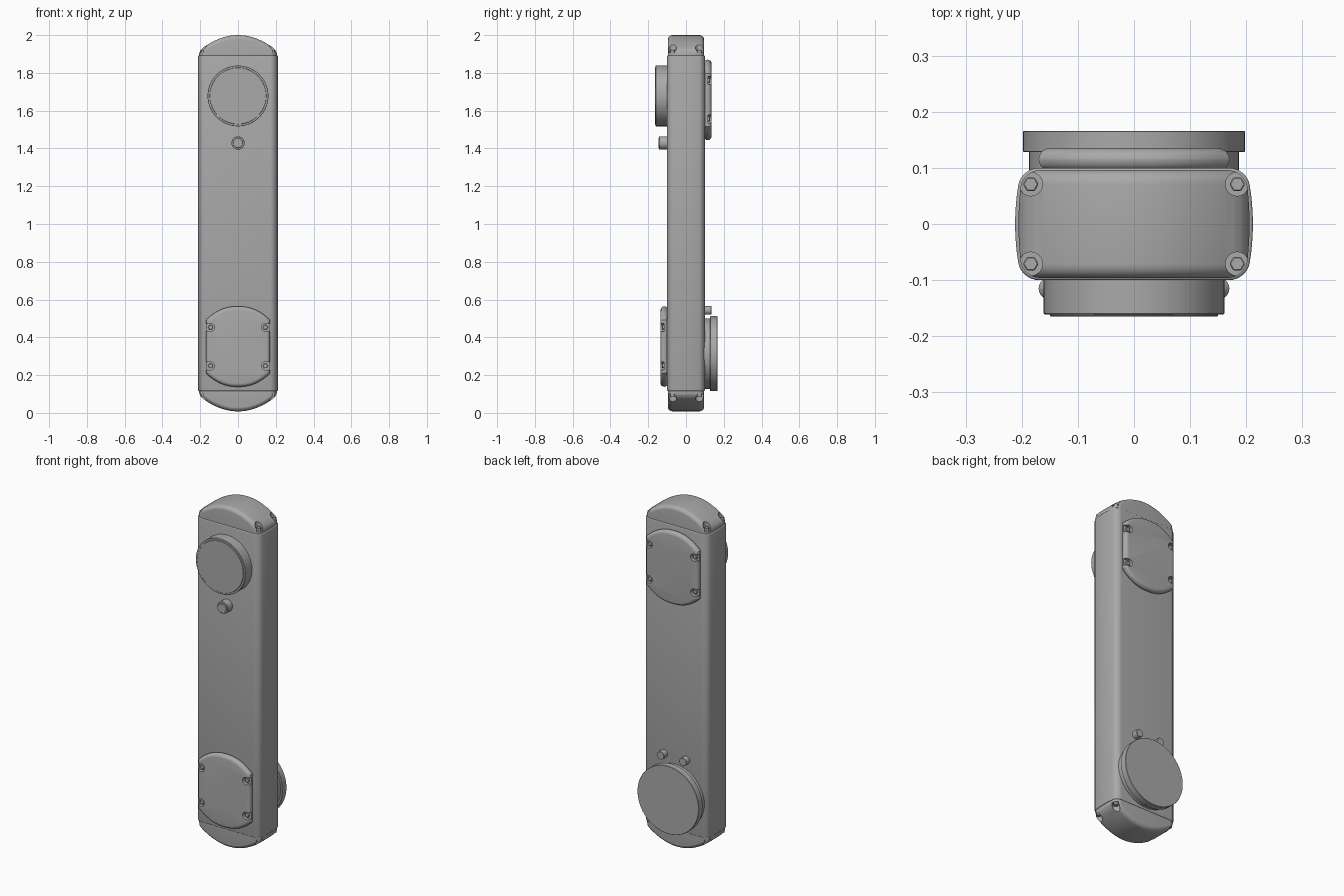
import bpy, bmesh
from math import pi, sin, cos, radians
from mathutils import Matrix, Vector

if "Cube" in bpy.data.objects:
    bpy.data.objects.remove(bpy.data.objects["Cube"])

grey = bpy.data.materials.new("plain_grey")
grey.use_nodes = True
COLOUR = (0.4, 0.4, 0.4, 1)
grey.diffuse_color = COLOUR
grey.node_tree.nodes["Principled BSDF"].inputs["Base Color"].default_value = COLOUR

MIDDLE = Vector((0, 0, 1.004))
HALF_TURN = Matrix.Translation(MIDDLE) @ Matrix.Rotation(pi, 4, 'X') @ Matrix.Translation(-MIDDLE)


def activate(ob):
    bpy.ops.object.select_all(action='DESELECT')
    ob.select_set(True)
    bpy.context.view_layer.objects.active = ob


def apply_modifiers(ob):
    activate(ob)
    for m in list(ob.modifiers):
        bpy.ops.object.modifier_apply(modifier=m.name)


def prism(name, outline, start, end, axis='Z', bevel=0, segments=3):
    """Extrude a flat outline from start to end along an axis."""
    def place(p, t):
        return (p[0], p[1], t) if axis == 'Z' else (p[0], t, p[1])
    bm = bmesh.new()
    low = bm.faces.new([bm.verts.new(place(p, start)) for p in outline])
    top = bm.faces.new([bm.verts.new(place(p, end)) for p in outline])
    n = len(outline)
    a, b = list(low.verts), list(top.verts)
    for i in range(n):
        j = (i + 1) % n
        bm.faces.new((a[i], a[j], b[j], b[i]))
    bmesh.ops.recalc_face_normals(bm, faces=bm.faces)
    me = bpy.data.meshes.new(name)
    bm.to_mesh(me)
    bm.free()
    me.materials.append(grey)
    ob = bpy.data.objects.new(name, me)
    bpy.context.collection.objects.link(ob)
    if bevel:
        m = ob.modifiers.new("bevel", 'BEVEL')
        m.width, m.segments = bevel, segments
        m.limit_method, m.angle_limit = 'ANGLE', radians(50)
        m.use_clamp_overlap = False
        apply_modifiers(ob)
    return ob


def boolean(ob, tools, operation):
    for tool in tools:
        m = ob.modifiers.new("cut", 'BOOLEAN')
        m.operation, m.object, m.solver = operation, tool, 'EXACT'
    apply_modifiers(ob)
    for tool in tools:
        bpy.data.objects.remove(tool)


def finish(ob):
    activate(ob)
    bpy.ops.object.shade_smooth_by_angle(angle=radians(32))


def turned_copy(ob, name):
    """Copy a part to the opposite end and opposite face."""
    copy = ob.copy()
    copy.data = ob.data.copy()
    copy.data.transform(HALF_TURN)
    copy.name = name
    bpy.context.collection.objects.link(copy)


def circle(cx, cy, r, n=48):
    return [(cx + r * cos(2 * pi * i / n), cy + r * sin(2 * pi * i / n)) for i in range(n)]


def rectangle(x0, x1, y0, y1):
    return [(x0, y0), (x1, y0), (x1, y1), (x0, y1)]


def housing_outline(w, d, r, bulge):
    """Rounded rectangle with slightly bowed left and right sides."""
    pts = []
    for k, (sx, sy) in enumerate([(1, 1), (-1, 1), (-1, -1), (1, -1)]):
        for i in range(9):
            a = pi / 2 * (k + i / 8)
            pts.append((sx * (w - r) + r * cos(a), sy * (d - r) + r * sin(a)))
        if k in (1, 3):
            pts += [(sx * w, sx * (d - r) * t) for t in (-0.67, -0.33, 0, 0.33, 0.67)]
    return [(x * (1 + bulge * (1 - (y / d) ** 2)), y) for x, y in pts]


# Long housing
finish(prism("housing", housing_outline(0.2, 0.1, 0.03, 0.06), 0.116, 1.892, bevel=0.005))

# Domed end caps with corner screw pockets
cap = prism("top_cap", housing_outline(0.198, 0.096, 0.03, 0.04), 1.885, 2.05)
arc = [(x / 100, 2 - 0.066 * (x / 18.5) ** 2) for x in range(-18, 19, 2)]
right_shoulder = [(0.193, 1.926), (0.202, 1.913), (0.208, 1.895), (0.208, 1.8)]
dome = [(-x, z) for x, z in reversed(right_shoulder)] + arc + right_shoulder
boolean(cap, [prism("dome_tool", dome, -0.097, 0.097, 'Y', 0.026, 5)], 'INTERSECT')
corners = [(sx * 0.184, sy * 0.071) for sx in (-1, 1) for sy in (-1, 1)]
boolean(cap, [prism("pocket_tool", circle(x, y, 0.021, 24), 1.907, 2.1) for x, y in corners], 'DIFFERENCE')
finish(cap)
turned_copy(cap, "bottom_cap")
for x, y in corners:
    screw = prism("top_cap_screw", circle(x, y, 0.014, 6), 1.9, 1.922, bevel=0.002, segments=1)
    finish(screw)
    turned_copy(screw, "bottom_cap_screw")

# Access covers, arched at both ends, with four side screw pockets
half = [(0.17 * t, 0.213 - 0.072 * abs(t) ** 2.3) for t in [i / 10 for i in range(10, -11, -1)]]
cover_shape = [(x, 0.351 + z) for x, z in half] + [(-x, 0.351 - z) for x, z in half]
cover = prism("front_cover", cover_shape, -0.095, -0.135, 'Y', 0.02, 5)
spots = [(s, z) for s in (-1, 1) for z in (0.249, 0.453)]
for s, z in spots:
    slot = rectangle(min(s * 0.145, s * 0.2), max(s * 0.145, s * 0.2), z - 0.021, z + 0.021)
    boolean(cover, [prism("slot_tool", slot, -0.116, -0.2, 'Y'),
                    prism("pocket_tool", circle(s * 0.145, z, 0.0212, 24), -0.116, -0.2, 'Y')], 'DIFFERENCE')
finish(cover)
turned_copy(cover, "back_cover")
for s, z in spots:
    screw = prism("front_cover_screw", circle(s * 0.145, z, 0.014, 6), -0.105, -0.126, 'Y', 0.002, 1)
    finish(screw)
    turned_copy(screw, "back_cover_screw")

# Round parts: name, x, z, radius, start y, end y
round_parts = [
    ("front_hub", 0, 1.678, 0.161, -0.095, -0.161),
    ("front_hub_face", 0, 1.678, 0.15, -0.155, -0.165),
    ("front_button", 0, 1.429, 0.035, -0.095, -0.143),
    ("front_button_face", 0, 1.429, 0.026, -0.14, -0.146),
    ("back_hub_neck", 0, 0.314, 0.187, 0.095, 0.13),
    ("back_hub_disc", 0, 0.314, 0.198, 0.128, 0.166),
    ("back_left_peg", 0.072, 0.543, 0.023, 0.095, 0.134),
    ("back_right_peg", -0.072, 0.543, 0.023, 0.095, 0.134),
]
for name, x, z, r, y0, y1 in round_parts:
    finish(prism(name, circle(x, z, r, 64), y0, y1, 'Y', 0.0015, 1))
